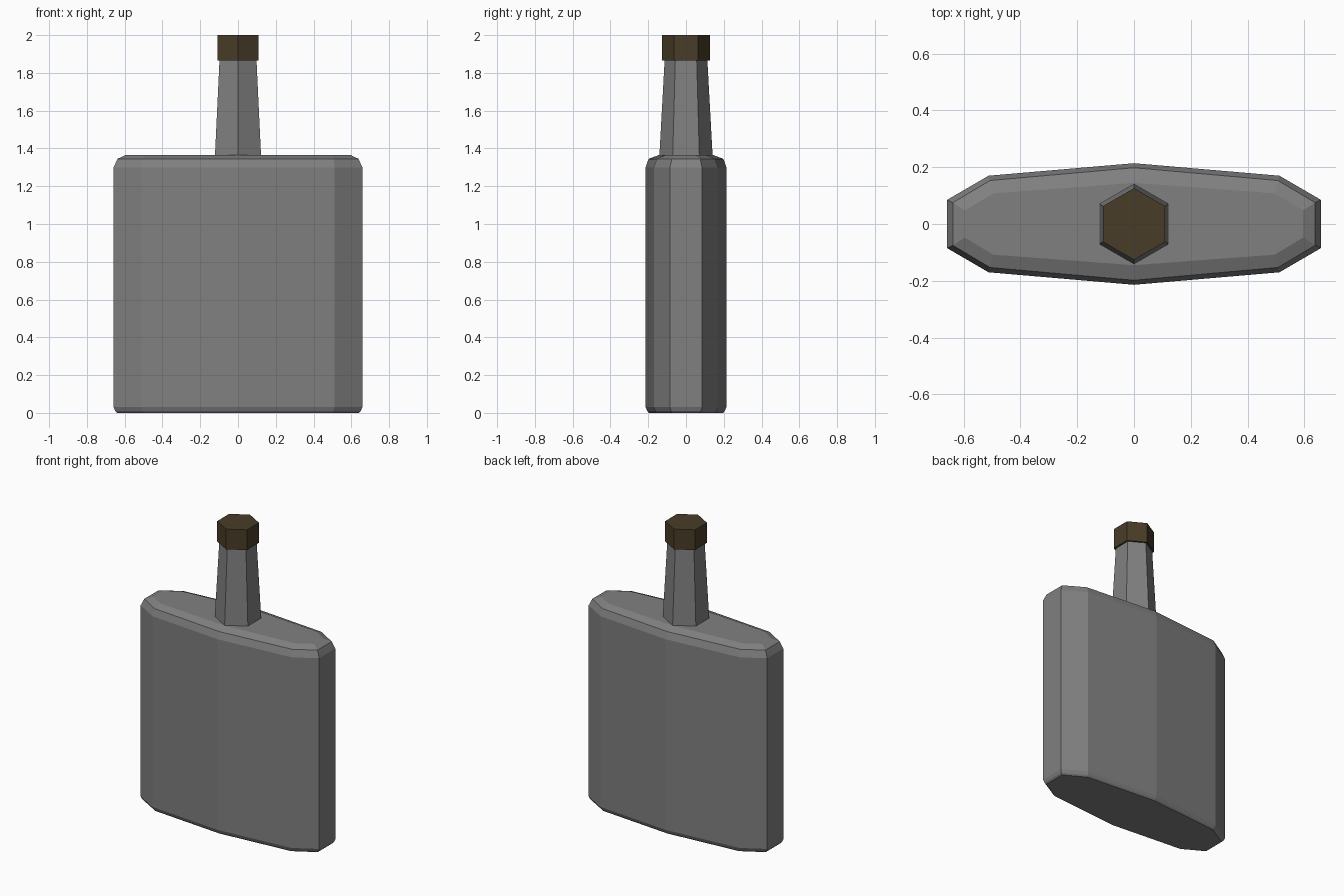
import bpy, bmesh, math

if "Cube" in bpy.data.objects:
    bpy.data.objects.remove(bpy.data.objects["Cube"])


def material(name, color):
    mat = bpy.data.materials.new(name)
    mat.diffuse_color = (*color, 1)
    mat.use_nodes = True
    mat.node_tree.nodes["Principled BSDF"].inputs["Base Color"].default_value = mat.diffuse_color
    return mat


def loft(name, rings, mat):
    """Skin a stack of equal-length point rings and close both ends."""
    bm = bmesh.new()
    loops = [[bm.verts.new(p) for p in ring] for ring in rings]
    n = len(loops[0])
    for a, b in zip(loops, loops[1:]):
        for i in range(n):
            j = (i + 1) % n
            bm.faces.new((a[i], a[j], b[j], b[i]))
    bm.faces.new(loops[0][::-1])
    bm.faces.new(loops[-1])
    bmesh.ops.recalc_face_normals(bm, faces=bm.faces)
    mesh = bpy.data.meshes.new(name)
    bm.to_mesh(mesh)
    bm.free()
    mesh.materials.append(mat)
    obj = bpy.data.objects.new(name, mesh)
    bpy.context.collection.objects.link(obj)
    return obj


def body_ring(z, end, end_y, shoulder, shoulder_y, mid_y):
    """Ten-sided flask outline, mirrored from one half."""
    half = [(end, end_y), (shoulder, shoulder_y), (0, mid_y),
            (-shoulder, shoulder_y), (-end, end_y)]
    return [(x, y, z) for x, y in half + [(-x, -y) for x, y in half]]


def hex_ring(z, r):
    return [(r * math.cos(a), r * math.sin(a), z)
            for a in (math.pi / 2 + i * math.pi / 3 for i in range(6))]


glass = material("dark_grey_glass", (0.217, 0.217, 0.217))
cork = material("dark_cork", (0.066, 0.0455, 0.021))

# Flat flask body with narrow base edge and rounded shoulders
loft("bottle_body", [
    body_ring(0.00, 0.64, 0.075, 0.50, 0.155, 0.197),
    body_ring(0.01, 0.65, 0.08, 0.505, 0.163, 0.205),
    body_ring(0.03, 0.658, 0.085, 0.512, 0.170, 0.214),
    body_ring(1.30, 0.658, 0.085, 0.512, 0.170, 0.214),
    body_ring(1.345, 0.638, 0.075, 0.507, 0.153, 0.198),
    body_ring(1.365, 0.595, 0.048, 0.495, 0.108, 0.145),
], glass)

# Tapered hexagonal neck
loft("bottle_neck", [hex_ring(1.36, 0.141), hex_ring(1.87, 0.113)], glass)

# Hexagonal stopper
loft("stopper", [hex_ring(1.865, 0.126), hex_ring(2.0, 0.126)], cork)
